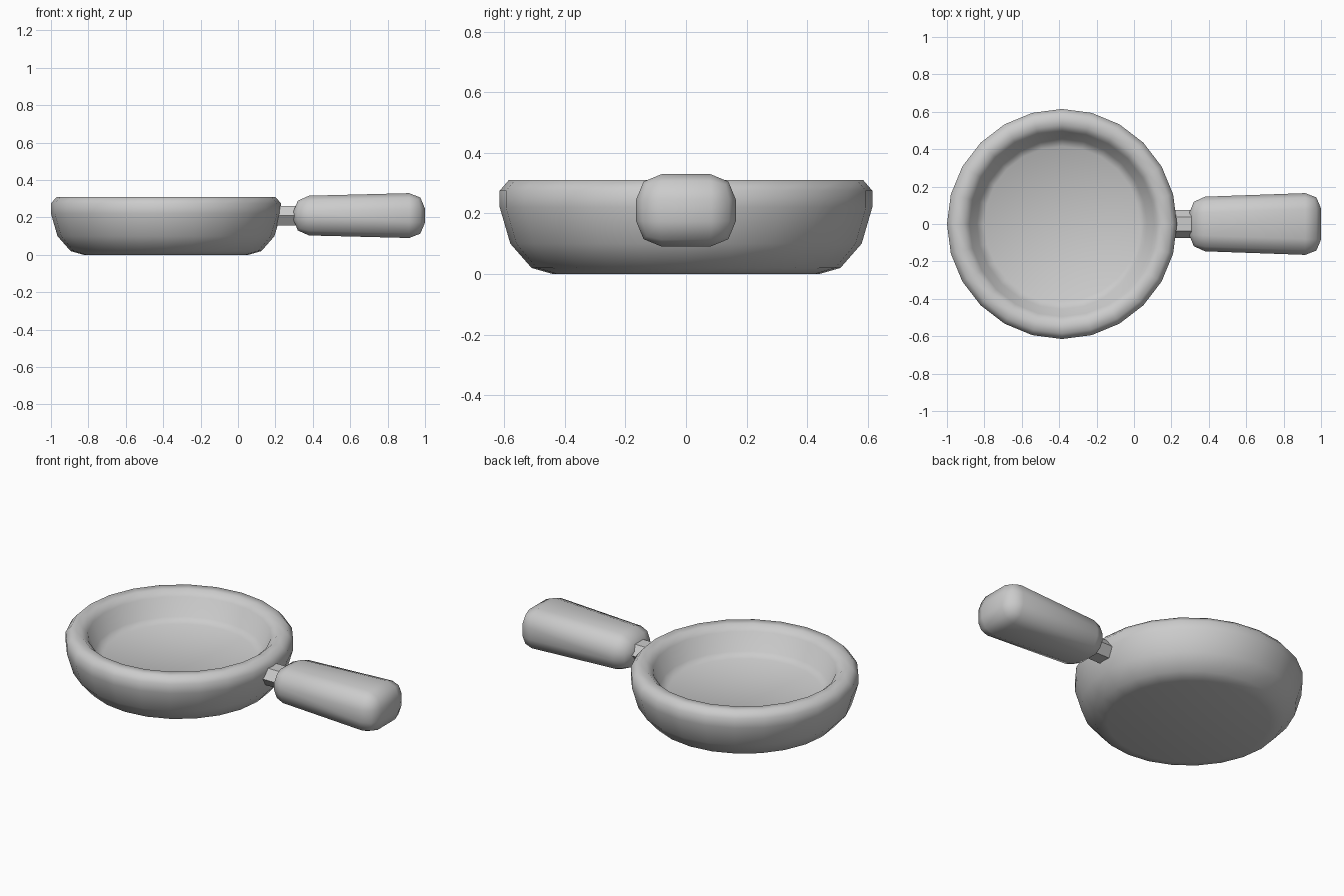
import bpy, bmesh, math
from mathutils import Vector

cube = bpy.data.objects.get("Cube")
if cube:
    bpy.data.objects.remove(cube, do_unlink=True)

PAN_X, AXIS_Z, SIDES = -0.385, 0.21, 24

grey = bpy.data.materials.new("plain_grey")
grey.use_nodes = True
colour = (0.6, 0.6, 0.6, 1)
grey.diffuse_color = colour
grey.node_tree.nodes["Principled BSDF"].inputs["Base Color"].default_value = colour


def add_object(name, bm, smooth=True):
    bmesh.ops.recalc_face_normals(bm, faces=bm.faces)
    mesh = bpy.data.meshes.new(name)
    bm.to_mesh(mesh)
    bm.free()
    mesh.materials.append(grey)
    for poly in mesh.polygons:
        poly.use_smooth = smooth
    obj = bpy.data.objects.new(name, mesh)
    bpy.context.collection.objects.link(obj)
    return obj


def bridge(bm, rings):
    """Skin a list of vertex rings and cap both ends."""
    for a, b in zip(rings, rings[1:]):
        n = len(a)
        for i in range(n):
            j = (i + 1) % n
            bm.faces.new((a[i], a[j], b[j], b[i]))
    bm.faces.new(rings[0])
    bm.faces.new(rings[-1])


# Pan body: radius and height from the base, over the rim, to the cooking floor
profile = [(0.44, 0), (0.51, 0.02), (0.58, 0.10), (0.615, 0.22), (0.615, 0.275),
           (0.585, 0.31), (0.53, 0.31), (0.495, 0.28), (0.455, 0.18), (0.415, 0.155)]
bm = bmesh.new()
rings = []
for r, z in profile:
    angles = [math.tau * i / SIDES for i in range(SIDES)]
    rings.append([bm.verts.new((PAN_X + r * math.cos(a), r * math.sin(a), z)) for a in angles])
bridge(bm, rings)
add_object("pan_body", bm)

# Neck: short flattened hexagonal bar
bm = bmesh.new()
rings = []
for x in (0.15, 0.34):
    angles = [math.tau * i / 6 for i in range(6)]
    rings.append([bm.verts.new((x, 0.076 * math.cos(a), AXIS_Z + 0.06 * math.sin(a)))
                  for a in angles])
bridge(bm, rings)
add_object("handle_neck", bm, smooth=False)

# Handle: box that widens toward its end, with rounded edges
bm = bmesh.new()
bmesh.ops.create_cube(bm, size=2)
for v in bm.verts:
    x, half_y, half_z = (1.0, 0.168, 0.122) if v.co.x > 0 else (0.295, 0.143, 0.104)
    v.co = Vector((x, v.co.y * half_y, AXIS_Z + v.co.z * half_z))
bmesh.ops.bevel(bm, geom=bm.edges[:], offset=0.085, offset_type='OFFSET',
                segments=2, profile=0.5, affect='EDGES')
add_object("handle_grip", bm)
